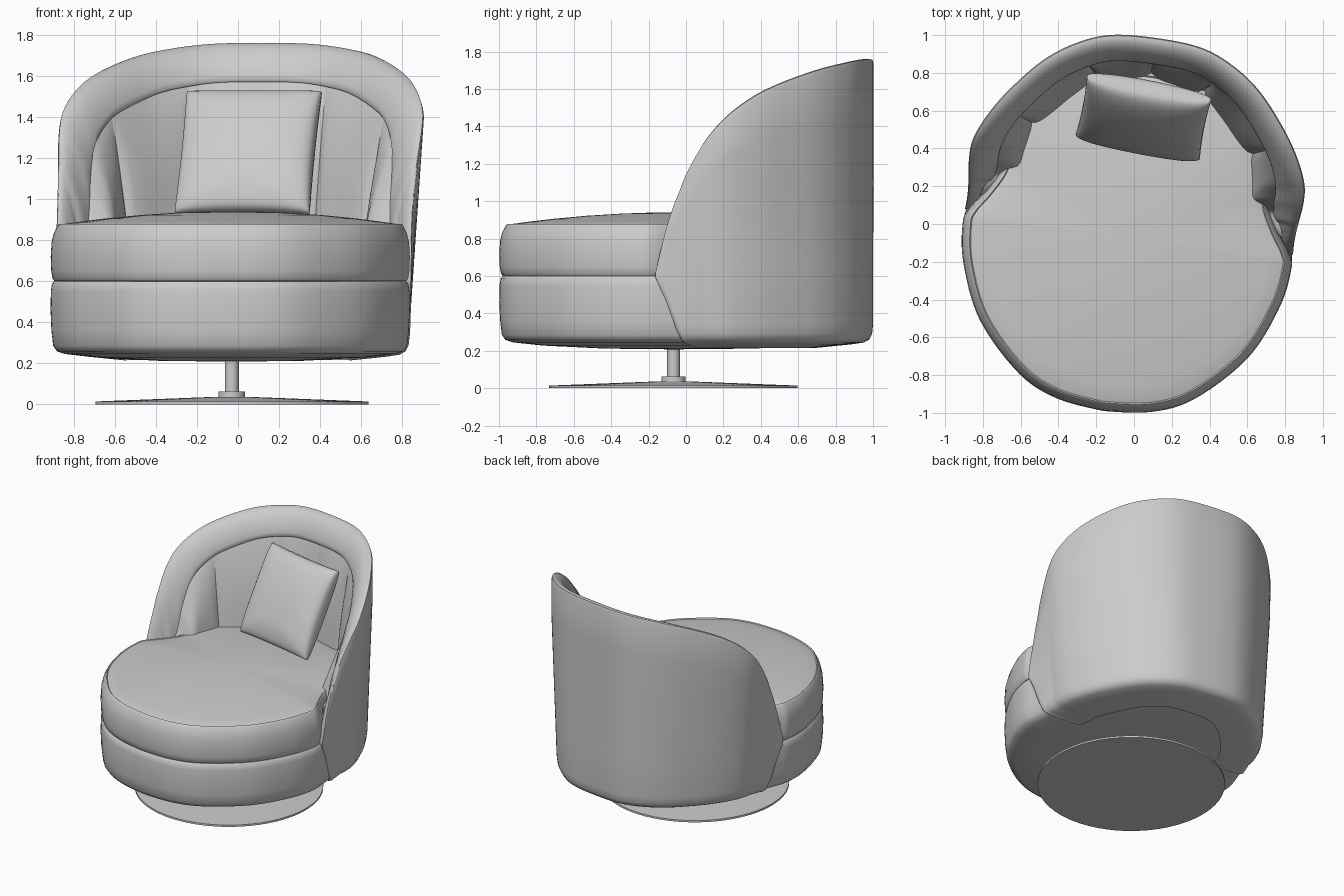
import bpy, bmesh, math
from mathutils import Vector, Matrix

old = bpy.data.objects.get("Cube")
if old:
    bpy.data.objects.remove(old, do_unlink=True)

fabric = bpy.data.materials.new("light_grey")
fabric.use_nodes = True
fabric.diffuse_color = (0.6, 0.6, 0.6, 1)
fabric.node_tree.nodes["Principled BSDF"].inputs["Base Color"].default_value = (0.6, 0.6, 0.6, 1)

# The chair is swivelled a little around its pedestal
SWIVEL = Matrix.Translation((-0.03, -0.067, 0)) @ Matrix.Rotation(math.radians(-8), 4, 'Z')


def finish(name, bm, matrix=SWIVEL, angle=40):
    bmesh.ops.remove_doubles(bm, verts=bm.verts, dist=1e-5)
    bmesh.ops.recalc_face_normals(bm, faces=bm.faces)
    bm.transform(matrix)
    mesh = bpy.data.meshes.new(name)
    bm.to_mesh(mesh)
    bm.free()
    mesh.materials.append(fabric)
    obj = bpy.data.objects.new(name, mesh)
    bpy.context.collection.objects.link(obj)
    bpy.ops.object.select_all(action='DESELECT')
    obj.select_set(True)
    bpy.context.view_layer.objects.active = obj
    bpy.ops.object.shade_smooth_by_angle(angle=math.radians(angle))


def spline(points, steps):
    """Smooth curve through points of any dimension."""
    p = [Vector(q) for q in points]
    p = [2 * p[0] - p[1]] + p + [2 * p[-1] - p[-2]]
    out = []
    for a, b, c, d in zip(p, p[1:], p[2:], p[3:]):
        for i in range(steps):
            t = i / steps
            out.append(0.5 * (2 * b + (c - a) * t + (2 * a - 5 * b + 4 * c - d) * t * t
                              + (3 * b - a - 3 * c + d) * t ** 3))
    return out + [p[-2]]


def mirror_x(half):
    """Mirror a half path that starts on the centre line."""
    return [(-q[0], *q[1:]) for q in reversed(half[1:])] + list(half)


def grid_faces(bm, rows, closed):
    for a, b in zip(rows, rows[1:]):
        n = len(a)
        for i in range(n if closed else n - 1):
            j = (i + 1) % n
            bm.faces.new((a[i], a[j], b[j], b[i]))


def loft(name, outline, profile):
    """Stack scaled copies of an outline; profile holds (scale, height)."""
    bm = bmesh.new()
    rows = [[bm.verts.new((x * s, y * s, z)) for x, y in outline] for s, z in profile]
    grid_faces(bm, rows, True)
    bm.faces.new(rows[0])
    bm.faces.new(rows[-1])
    finish(name, bm)


def closed_outline(half):
    """Half outline from front centre to back centre, mirrored and smoothed."""
    full = mirror_x(half[::-1])
    pts = spline([(-half[1][0], half[1][1])] + full + [half[1]], 6)
    return [tuple(q) for q in pts[6:-7]]


# Pedestal
circle = [(math.cos(i * math.tau / 64), math.sin(i * math.tau / 64)) for i in range(64)]
loft("pedestal_disc", circle, [(0.665, 0), (0.665, 0.014), (0.1, 0.036), (0.02, 0.037)])
loft("pedestal_collar", circle, [(0.065, 0.02), (0.065, 0.062), (0.02, 0.063)])
loft("pedestal_post", circle, [(0.034, 0.05), (0.034, 0.23)])

# Seat base and cushion
front = [(0, -0.932), (0.25, -0.902), (0.47, -0.8), (0.715, -0.55), (0.842, -0.27), (0.878, -0.06)]
base_line = closed_outline(front + [(0.855, 0.09), (0.8, 0.3), (0.7, 0.57), (0.52, 0.83), (0.23, 1.02), (0, 1.035)])
loft("seat_base", base_line, [
    (0.02, 0.208), (0.4, 0.212), (0.75, 0.228), (0.92, 0.245), (0.965, 0.258), (0.985, 0.285),
    (0.995, 0.36), (1, 0.46), (0.998, 0.55), (0.992, 0.588), (0.98, 0.599), (0.9, 0.6)])
cushion_line = closed_outline(front + [(0.862, 0.02), (0.79, 0.13), (0.72, 0.27), (0.69, 0.46),
                                       (0.6, 0.66), (0.36, 0.85), (0, 0.9)])
crown = [(s, 0.868 + 0.072 * (1 - s * s)) for s in (0.935, 0.85, 0.7, 0.5, 0.3, 0.15, 0.02)]
loft("seat_cushion", cushion_line, [
    (0.9, 0.6), (0.98, 0.601), (0.99, 0.612), (0.997, 0.65), (1, 0.72), (0.995, 0.79), (0.982, 0.835),
    (0.968, 0.86), (0.961, 0.873), (0.953, 0.879), (0.946, 0.873)] + crown)

# Back shell path: x, y, top height, bottom height, rim width
shell_half = [
    (0, 1.062, 1.76, 0.25, 0.14), (0.24, 1.045, 1.755, 0.25, 0.14), (0.42, 0.975, 1.735, 0.25, 0.14),
    (0.58, 0.86, 1.70, 0.25, 0.14), (0.72, 0.70, 1.637, 0.25, 0.14), (0.815, 0.56, 1.565, 0.25, 0.14),
    (0.88, 0.42, 1.46, 0.25, 0.14), (0.9, 0.30, 1.33, 0.25, 0.135), (0.895, 0.20, 1.165, 0.25, 0.12),
    (0.89, 0.155, 1.06, 0.258, 0.105), (0.885, 0.11, 0.945, 0.36, 0.09),
    (0.88, 0.06, 0.77, 0.5, 0.07), (0.876, 0.026, 0.62, 0.59, 0.05)]
path = spline(mirror_x(shell_half), 6)
stations = []
for i, p in enumerate(path):
    a, b = path[max(i - 1, 0)], path[min(i + 1, len(path) - 1)]
    run = Vector((b[0] - a[0], b[1] - a[1]))
    slope = (b[2] - a[2]) / run.length
    inward = Vector((run.y, -run.x)).normalized()
    drop = min(0.19 * math.sqrt(1 + slope * slope), 0.75 * (p[2] - p[3]))
    stations.append((p, inward, drop))


def shell_point(station, inset, z):
    """Point at an inset from the path; the sides flare outwards with height."""
    p, inward, _ = station
    flare = 0.085 * min(1, max(0, (1.4 - z) / 1.1)) * min(1, max(0, (p[1] - 0.03) / 0.25))
    return (p[0] * (1 - flare) + inward.x * inset, p[1] + inward.y * inset, z)


bm = bmesh.new()
rows = []
for st in stations:
    (x, y, top, low, w), _, drop = st
    k = min(1, (top - low) / 0.4)
    section = [(0.3 * k, low - 0.034 * k), (0.12 * k, low - 0.016 * k), (0.05 * k, low - 0.006 * k),
               (0.02 * k, low + 0.01 * k), (0.005 * k, low + 0.04 * k), (0, low + 0.09 * k)]
    section += [(0, low + 0.09 * k + (top - low - 0.11 * k) * f) for f in (0.2, 0.4, 0.6, 0.8, 1)]
    section += [(w * a, top - drop * d) for a, d in (
        (0.04, 0.01), (0.15, 0.0), (0.32, 0.04), (0.52, 0.15), (0.72, 0.34),
        (0.89, 0.6), (0.98, 0.82), (1, 0.95), (0.95, 1.0), (0.8, 1.0))]
    section += [(w * 0.8, low + 0.1 * k)]
    rows.append([bm.verts.new(shell_point(st, i, z)) for i, z in section])
grid_faces(bm, rows, True)
bm.faces.new(rows[0])
bm.faces.new(rows[-1])
finish("back_shell", bm, angle=50)

# Padded inner panels between seams
middle = len(stations) // 2
right_seams = [middle, middle + 11, middle + 27, len(stations) - 12]
seams = [2 * middle - s for s in reversed(right_seams[1:])] + right_seams
for number, (a, b) in enumerate(zip(seams, seams[1:])):
    bm = bmesh.new()
    rows = []
    arm = number in (0, 5)
    for i in range(a, b + 1):
        st = stations[i]
        (x, y, top, low, w), _, drop = st
        u = (i - a) / (b - a)
        tip = (u if number == 5 else 1 - u) if arm else 0
        puff = 0.085 * math.sin(math.pi * tip) ** 0.7 if arm else 0.045 * (4 * u * (1 - u)) ** 0.5
        high = max(0.84, top - drop + 0.03)
        row = []
        for j in range(13):
            v = j / 12
            depth = w - 0.025 + 0.08 * v ** 0.7 * (1 - 0.8 * tip ** 2)
            depth += puff * math.sin(math.pi / 2 * min(1, 1.6 * v))
            row.append(bm.verts.new(shell_point(st, depth, high + (0.72 - high) * v)))
        rows.append(row)
    grid_faces(bm, rows, False)
    finish("inner_panel_%d" % (number + 1), bm, angle=60)

# Throw pillow, leaning on the back
bm = bmesh.new()
N = 24
for side in (-1, 1):
    rows = []
    for i in range(N + 1):
        row = []
        for j in range(N + 1):
            u, v = -math.cos(math.pi * i / N), -math.cos(math.pi * j / N)
            edge = max(0, (1 - u * u) * (1 - v * v))
            fold = 0.007 * math.sin(9 * v + 5 * u * u) * edge * max(0, -v)
            pinch_u, pinch_v = 1 - 0.025 * (1 - v * v), 1 - 0.02 * (1 - u * u)
            row.append(bm.verts.new((0.335 * u * pinch_u, side * (0.11 * edge ** 0.3 + fold), 0.335 * v * pinch_v)))
        rows.append(row)
    grid_faces(bm, rows, False)
lean = (Matrix.Translation((0.05, 0.565, 1.225)) @ Matrix.Rotation(math.radians(-11), 4, 'Z')
        @ Matrix.Rotation(math.radians(-28), 4, 'X'))
finish("throw_pillow", bm, lean, 70)
